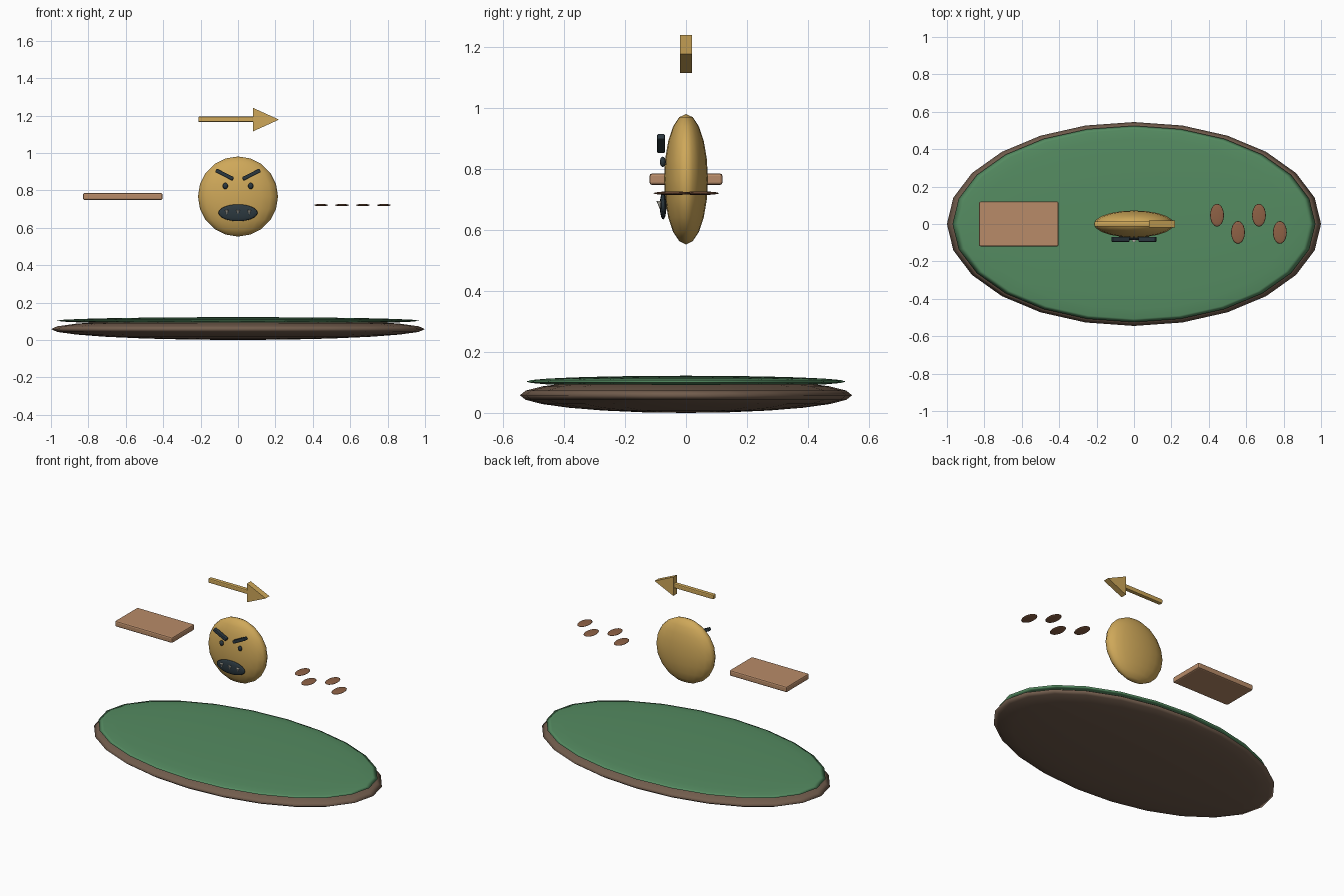
import bpy, bmesh, math
from mathutils import Matrix

if "Cube" in bpy.data.objects:
    bpy.data.objects.remove(bpy.data.objects["Cube"])


def material(name, rgb):
    m = bpy.data.materials.new(name)
    m.diffuse_color = (*rgb, 1)
    m.use_nodes = True
    m.node_tree.nodes["Principled BSDF"].inputs["Base Color"].default_value = m.diffuse_color
    return m


GREEN = material("felt_green", (0.09, 0.26, 0.12))
BROWN = material("rim_brown", (0.17, 0.11, 0.075))
GOLD = material("gold", (0.62, 0.39, 0.10))
DARK = material("dark_slate", (0.025, 0.04, 0.05))
WOOD = material("wood", (0.48, 0.26, 0.14))
SPOT = material("spot_brown", (0.27, 0.12, 0.06))
IVORY = material("ivory", (0.8, 0.78, 0.68))


def finish(name, bm, mat, smooth=False):
    bmesh.ops.recalc_face_normals(bm, faces=bm.faces)
    me = bpy.data.meshes.new(name)
    bm.to_mesh(me)
    bm.free()
    for p in me.polygons:
        p.use_smooth = smooth
    me.materials.append(mat)
    ob = bpy.data.objects.new(name, me)
    bpy.context.collection.objects.link(ob)
    return ob


def ellipsoid(name, centre, radii, mat, segs=20, rings=10):
    bm = bmesh.new()
    bmesh.ops.create_uvsphere(bm, u_segments=segs, v_segments=rings, radius=1,
                              matrix=Matrix.Translation(centre) @ Matrix.Diagonal((*radii, 1)))
    return finish(name, bm, mat, True)


def box(name, centre, size, mat, bevel, tilt=0):
    bm = bmesh.new()
    bmesh.ops.create_cube(bm, size=1, matrix=Matrix.Diagonal((*size, 1)))
    bmesh.ops.bevel(bm, geom=bm.edges[:], offset=bevel, segments=2, profile=0.5, affect='EDGES')
    bm.transform(Matrix.Translation(centre) @ Matrix.Rotation(tilt, 4, 'Y'))
    return finish(name, bm, mat)


# Oval base: brown rim with a green top
ellipsoid("base_rim", (0, 0, 0.058), (1.0, 0.545, 0.058), BROWN, 24, 12)
ellipsoid("base_top", (0, 0, 0.103), (0.97, 0.525, 0.019), GREEN, 24, 12)

# Round flat face
ellipsoid("face", (0, 0, 0.767), (0.214, 0.072, 0.214), GOLD)
ellipsoid("mouth", (0, -0.075, 0.68), (0.105, 0.011, 0.045), DARK)

# Mirrored eyes and slanted brows
for side, s in (("left", -1), ("right", 1)):
    ellipsoid(f"{side}_eye", (s * 0.068, -0.076, 0.824), (0.014, 0.010, 0.017), DARK, 16, 8)
    box(f"{side}_brow", (s * 0.072, -0.082, 0.884), (0.104, 0.026, 0.021), DARK, 0.005,
        -s * math.radians(27))

# Downward pointing teeth
for i in range(3):
    bm = bmesh.new()
    bmesh.ops.create_cone(bm, cap_ends=True, segments=8, radius1=0.0, radius2=0.011, depth=0.026)
    bmesh.ops.remove_doubles(bm, verts=bm.verts[:], dist=1e-5)
    bm.transform(Matrix.Translation(((i - 1) * 0.06, -0.086, 0.682)))
    finish(f"tooth_{i + 1}", bm, IVORY)

# Plank on the left
box("plank", (-0.616, 0, 0.767), (0.425, 0.24, 0.038), WOOD, 0.009)

# Alternating flat spots on the right
for i in range(4):
    ellipsoid(f"spot_{i + 1}", (0.444 + i * 0.112, 0.047 if i % 2 == 0 else -0.045, 0.721),
              (0.037, 0.061, 0.006), SPOT)

# Arrow: shaft and triangular head
box("arrow_shaft", (-0.064, 0, 1.18), (0.296, 0.028, 0.030), GOLD, 0.006)
bm = bmesh.new()
profile = [(0.08, 1.115), (0.219, 1.178), (0.08, 1.241)]
tri = bm.faces.new([bm.verts.new((x, -0.02, z)) for x, z in profile])
ext = bmesh.ops.extrude_face_region(bm, geom=[tri])
bmesh.ops.translate(bm, vec=(0, 0.04, 0),
                    verts=[v for v in ext["geom"] if isinstance(v, bmesh.types.BMVert)])
finish("arrow_head", bm, GOLD)
